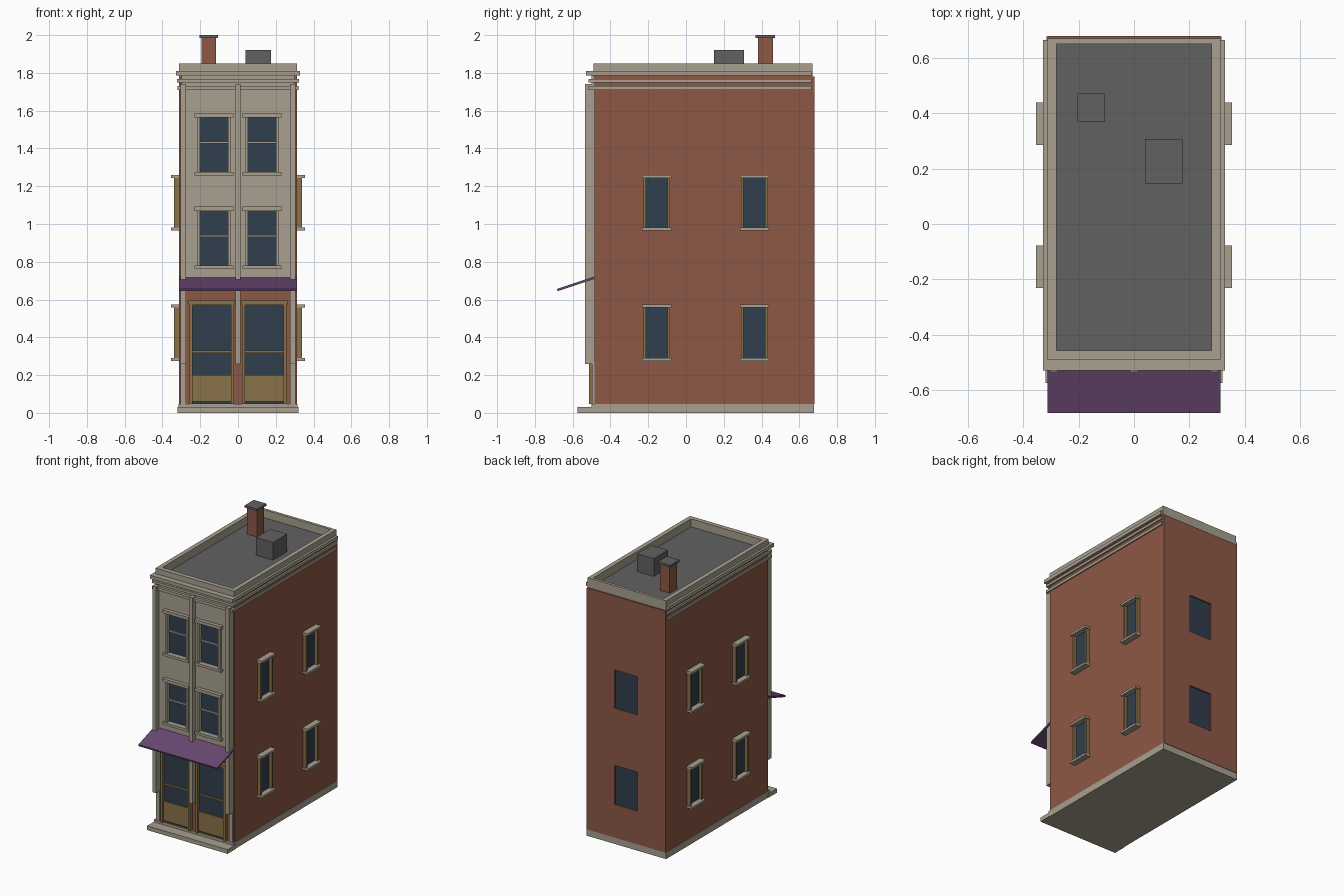
import bpy
import bmesh
from mathutils import Matrix, Vector

cube = bpy.data.objects.get("Cube")
if cube:
    bpy.data.objects.remove(cube, do_unlink=True)


def material(name, *rgb):
    linear = [((c / 255 + 0.055) / 1.055) ** 2.4 for c in rgb] + [1.0]
    mat = bpy.data.materials.new(name)
    mat.use_nodes = True
    mat.diffuse_color = linear
    mat.node_tree.nodes["Principled BSDF"].inputs["Base Color"].default_value = linear
    return mat


BRICK = material("red brick", 142, 88, 70)
STONE = material("pale stone", 168, 160, 144)
WOOD = material("brown wood", 138, 114, 74)
GLASS = material("dark glass", 48, 62, 76)
CLOTH = material("purple cloth", 104, 72, 113)
ROOF = material("roof grey", 97, 97, 97)


def finish(name, bm, mat):
    bmesh.ops.recalc_face_normals(bm, faces=bm.faces)
    mesh = bpy.data.meshes.new(name)
    bm.to_mesh(mesh)
    bm.free()
    mesh.materials.append(mat)
    obj = bpy.data.objects.new(name, mesh)
    bpy.context.collection.objects.link(obj)
    return obj


def box(name, mat, x, y, z):
    """Box from (low, high) ranges on each axis."""
    bm = bmesh.new()
    ranges = (x, y, z)
    middle = Vector([(a + b) / 2 for a, b in ranges])
    size = Matrix.Diagonal([abs(b - a) for a, b in ranges] + [1])
    bmesh.ops.create_cube(bm, size=1, matrix=Matrix.Translation(middle) @ size)
    return finish(name, bm, mat)


def pierced_panel(name, mat, outline, holes, place, depth):
    """Slab with rectangular holes; place maps (u, v) to a point."""
    rects = [outline] + holes
    us = sorted({u for r in rects for u in r[0]})
    vs = sorted({v for r in rects for v in r[1]})
    bm = bmesh.new()
    for u0, u1 in zip(us, us[1:]):
        for v0, v1 in zip(vs, vs[1:]):
            u, v = (u0 + u1) / 2, (v0 + v1) / 2
            if any(h[0][0] < u < h[0][1] and h[1][0] < v < h[1][1] for h in holes):
                continue
            corners = [(u0, v0), (u1, v0), (u1, v1), (u0, v1)]
            bm.faces.new([bm.verts.new(place(*c)) for c in corners])
    bmesh.ops.remove_doubles(bm, verts=bm.verts, dist=1e-5)
    out = bmesh.ops.extrude_face_region(bm, geom=bm.faces[:], use_keep_orig=True)
    moved = [g for g in out["geom"] if isinstance(g, bmesh.types.BMVert)]
    bmesh.ops.translate(bm, verts=moved, vec=depth)
    return finish(name, bm, mat)


def around(centre, half):
    return (centre - half, centre + half)


SIDE = 0.312      # half width of the walls
FRONT = -0.485    # front wall
BACK = 0.667      # back wall

# Walls, base and doorstep
box("brick_walls", BRICK, (-SIDE, SIDE), (FRONT, BACK), (0.04, 1.785))
box("base", STONE, (-0.316, 0.316), (-0.5, 0.677), (0, 0.047))
box("doorstep", STONE, (-0.32, 0.32), (-0.575, -0.48), (0, 0.03))

# Back wall skin with window openings
levels = [(0.285, 0.565), (0.975, 1.25)]
back_holes = [(around(0, 0.09), z) for z in levels]
pierced_panel("back_wall", BRICK, ((-SIDE, SIDE), (0.047, 1.78)), back_holes,
              lambda u, v: (u, BACK, v), (0, 0.013, 0))
for x, z in back_holes:
    box("back_window_glass", GLASS, x, (BACK - 0.01, BACK + 0.003), z)

# Roof, parapet and cornice bands
inner = ((-0.28, 0.28), (-0.457, 0.65))
box("roof", ROOF, (-0.285, 0.285), (-0.46, 0.652), (1.77, 1.793))


def ring(name, half, y0, y1, z0, z1):
    pierced_panel(name, STONE, ((-half, half), (y0, y1)), [inner],
                  lambda u, v: (u, v, z0), (0, 0, z1 - z0))


ring("parapet", SIDE, -0.49, 0.67, 1.78, 1.85)
for half, reach, z0, z1 in [(0.328, -0.53, 1.785, 1.81),
                            (0.324, -0.515, 1.75, 1.768),
                            (0.32, -0.52, 1.71, 1.73)]:
    ring("cornice_band", half, reach, 0.664, z0, z1)

# Chimney and roof vent
box("chimney", BRICK, around(-0.155, 0.038), around(0.42, 0.04), (1.78, 1.985))
box("chimney_cap", ROOF, around(-0.155, 0.05), around(0.42, 0.052), (1.985, 2.0))
box("roof_vent", ROOF, (0.04, 0.175), (0.147, 0.308), (1.78, 1.92))

# Stone upper front with sash windows
floors = [(0.78, 1.07), (1.275, 1.563)]
openings = [(around(s * 0.127, 0.077), z) for s in (-1, 1) for z in floors]
pierced_panel("upper_front", STONE, ((-0.3, 0.3), (0.69, 1.785)), openings,
              lambda u, v: (u, FRONT, v), (0, -0.015, 0))
for (x0, x1), (z0, z1) in openings:
    mid = (z0 + z1) / 2 + 0.012
    box("front_window_glass", GLASS, (x0, x1), (FRONT - 0.004, FRONT + 0.01), (z0, z1))
    box("sash_bar", STONE, (x0, x1), (FRONT - 0.014, FRONT), around(mid, 0.006))
    for edge in (x0 - 0.006, x1 + 0.006):
        box("window_jamb", STONE, around(edge, 0.008), (-0.515, FRONT), (z0, z1))
    box("window_lintel", STONE, (x0 - 0.026, x1 + 0.026), (-0.526, FRONT), (z1, z1 + 0.022))
    box("window_sill", STONE, (x0 - 0.026, x1 + 0.026), (-0.526, FRONT), (z0 - 0.018, z0))

# Pilasters
for x in (-0.29, 0, 0.29):
    box("pilaster", STONE, around(x, 0.014), (-0.534, FRONT), (0.26, 1.74))
    if x:
        box("pilaster_foot", STONE, around(x, 0.015), (-0.497, FRONT), (0.045, 0.27))

# Shop doors with glazed upper panels
for s in (-1, 1):
    x = s * 0.139
    glazed = around(x, 0.103)
    panes = [(glazed, (0.2, 0.318)), (glazed, (0.33, 0.57))]
    pierced_panel("door", WOOD, (around(x, 0.119), (0.047, 0.58)),
                  panes + [(glazed, (0.049, 0.06))],
                  lambda u, v: (u, FRONT, v), (0, -0.013, 0))
    box("door_glass", GLASS, glazed, (FRONT - 0.004, FRONT + 0.01), (0.049, 0.57))
    for edge in (-0.111, 0.111):
        box("door_jamb", WOOD, around(x + edge, 0.008), (-0.513, FRONT), (0.047, 0.575))
    box("door_header", WOOD, around(x, 0.124), (-0.518, FRONT), (0.572, 0.595))

# Sloping awning
awning = pierced_panel("awning", CLOTH, ((-0.313, 0.313), (0, 1)), [],
                       lambda u, v: (u, -0.68 + 0.198 * v, 0.644 + 0.066 * v),
                       (0, -0.003, 0.012))

# Side windows with deep wooden surrounds
for s in (-1, 1):
    for y in (-0.155, 0.362):
        for z0, z1 in levels:
            wall = s * (SIDE - 0.01)
            box("side_window_glass", GLASS, (wall, s * (SIDE + 0.004)),
                around(y, 0.06), (z0, z1))
            for edge in (-0.064, 0.064):
                box("side_window_jamb", WOOD, (wall, s * 0.338),
                    around(y + edge, 0.007), (z0, z1))
            for z in (z0 - 0.002, z1 + 0.002):
                box("side_window_ledge", STONE, (wall, s * 0.355),
                    around(y, 0.077), around(z, 0.008))
